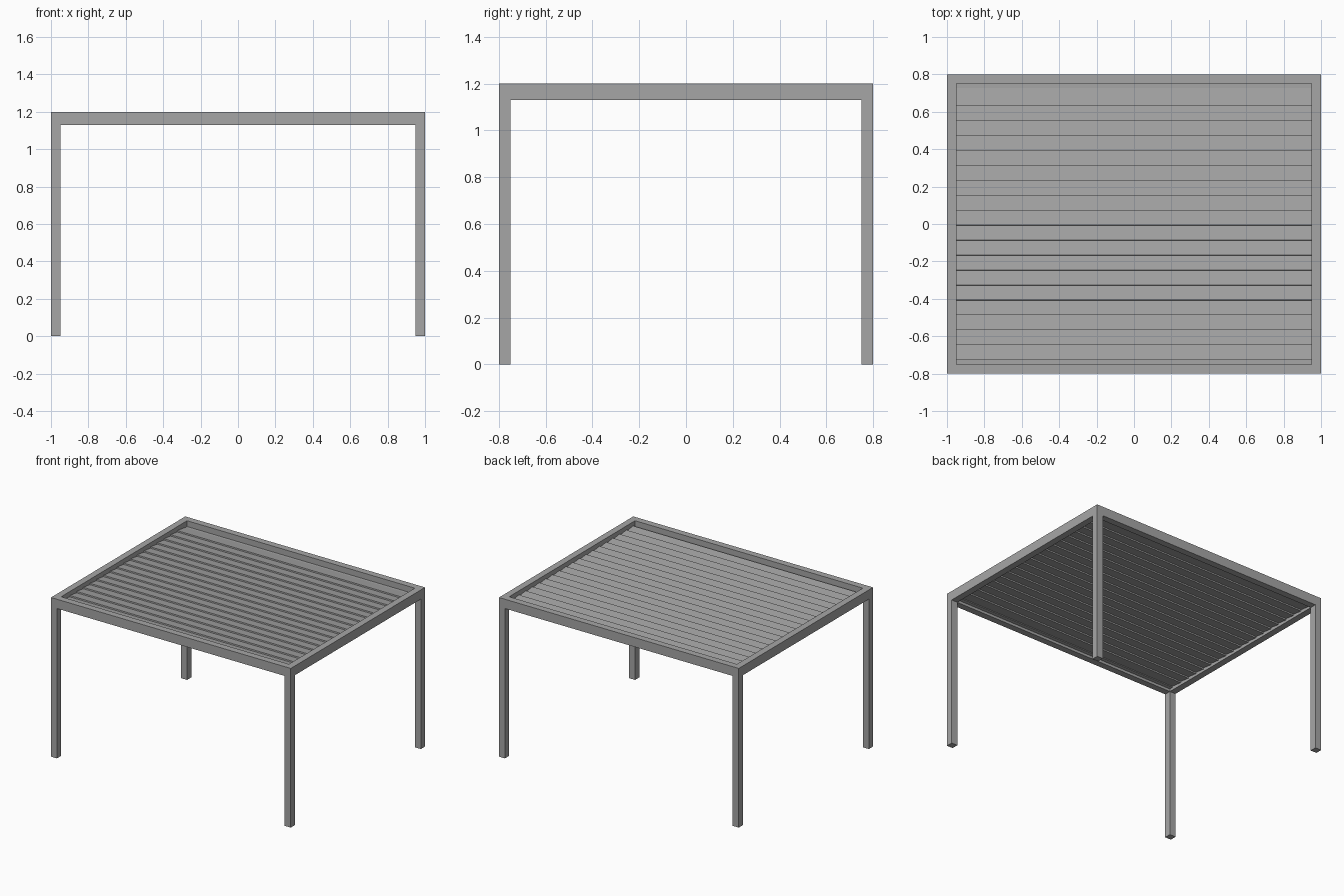
import bpy, bmesh, math
from mathutils import Matrix

if "Cube" in bpy.data.objects:
    bpy.data.objects.remove(bpy.data.objects["Cube"])

grey = bpy.data.materials.new("painted grey metal")
grey.diffuse_color = (0.38, 0.38, 0.38, 1)
grey.use_nodes = True
grey.node_tree.nodes["Principled BSDF"].inputs["Base Color"].default_value = grey.diffuse_color

W, D, H = 2.0, 1.6, 1.2      # overall size
T, BEAM = 0.05, 0.07         # post width, beam height


def boxes(name, items):
    """One object from (centre, size, tilt about x) boxes."""
    bm = bmesh.new()
    for c, s, tilt in items:
        m = Matrix.Translation(c) @ Matrix.Rotation(tilt, 4, 'X') @ Matrix.Diagonal((*s, 1))
        bmesh.ops.create_cube(bm, size=1, matrix=m)
    me = bpy.data.meshes.new(name)
    bm.to_mesh(me)
    bm.free()
    me.materials.append(grey)
    ob = bpy.data.objects.new(name, me)
    bpy.context.collection.objects.link(ob)
    return ob


# Corner posts
px, py, ph = (W - T) / 2, (D - T) / 2, H - BEAM
for sx, side in ((-1, "left"), (1, "right")):
    for sy, end in ((-1, "front"), (1, "back")):
        boxes(f"{end}_{side}_post", [((sx * px, sy * py, ph / 2), (T, T, ph), 0)])

# Roof frame beams
bz = H - BEAM / 2
for s, end, side in ((-1, "front", "left"), (1, "back", "right")):
    boxes(f"{end}_beam", [((0, s * py, bz), (W, T, BEAM), 0)])
    boxes(f"{side}_beam", [((s * px, 0, bz), (T, D - 2 * T, BEAM), 0)])

# Overlapping louvre slats, each front edge resting on the slat before it
N, PITCH, WIDTH, THICK = 18, 0.08, 0.095, 0.01
inner = W - 2 * T
tilt = -math.atan2(THICK, PITCH)
boxes("roof_slats", [((0, (i - (N - 1) / 2) * PITCH, 1.159), (inner, WIDTH, THICK), tilt)
                     for i in range(N)])

# Ledges closing the gap between the end slats and the beams
for s, end in ((-1, "front"), (1, "back")):
    boxes(f"{end}_ledge", [((0, s * 0.735, 1.153), (inner, 0.03, 0.006), 0)])
